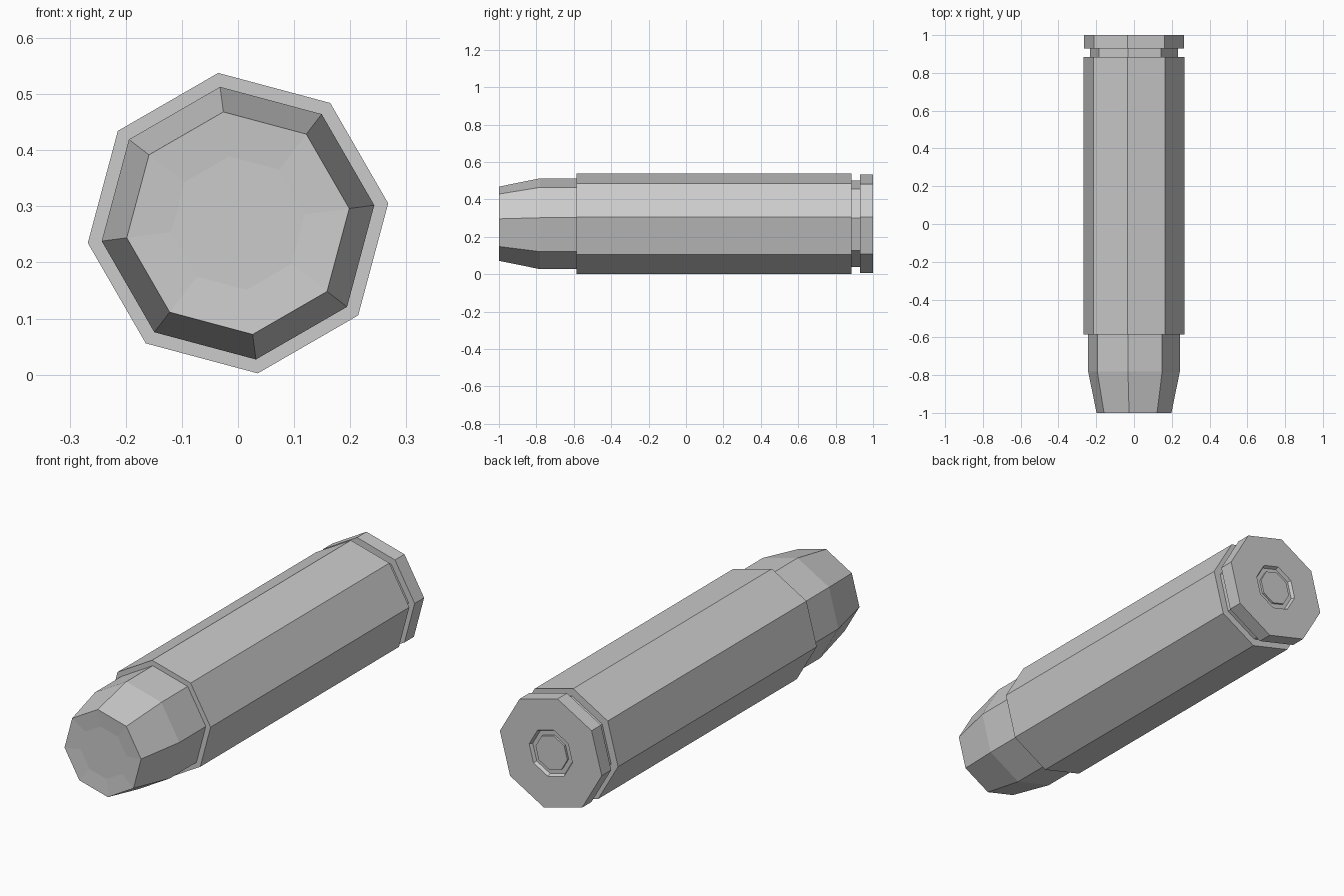
import bpy, bmesh
from math import cos, sin, pi, radians

SIDES = 8
AXIS_Z = 0.27
TWIST = radians(7.5)

cube = bpy.data.objects.get("Cube")
if cube:
    bpy.data.objects.remove(cube)

metal = bpy.data.materials.new("plain_grey")
metal.use_nodes = True
GREY = (0.6, 0.6, 0.6, 1)
metal.diffuse_color = GREY
metal.node_tree.nodes["Principled BSDF"].inputs["Base Color"].default_value = GREY


def lathe(name, profile):
    """Eight-sided solid around the y axis from (y, radius) pairs, capped at both ends."""
    bm = bmesh.new()
    rings = []
    for y, r in profile:
        angles = [TWIST + 2 * pi * i / SIDES for i in range(SIDES)]
        rings.append([bm.verts.new((r * cos(a), y, AXIS_Z + r * sin(a))) for a in angles])
    for a, b in zip(rings, rings[1:]):
        for i in range(SIDES):
            j = (i + 1) % SIDES
            bm.faces.new((a[i], a[j], b[j], b[i]))
    bm.faces.new(rings[0])
    bm.faces.new(rings[-1])
    bmesh.ops.recalc_face_normals(bm, faces=bm.faces)
    mesh = bpy.data.meshes.new(name)
    bm.to_mesh(mesh)
    bm.free()
    mesh.materials.append(metal)
    obj = bpy.data.objects.new(name, mesh)
    bpy.context.collection.objects.link(obj)
    return obj


# Tapered tip with a very shallow dish in its flat nose
lathe("tip", [(-0.994, 0.12), (-1, 0.2), (-0.78, 0.245), (-0.55, 0.245)])

# Long casing, extraction groove, rim and the recess in the base
lathe("casing", [(-0.585, 0.27), (0.885, 0.27), (0.885, 0.234), (0.93, 0.234),
                 (0.93, 0.266), (1, 0.266), (1, 0.113), (0.985, 0.105)])

# Small disc seated in the recess
lathe("base_disc", [(0.97, 0.083), (0.995, 0.083)])
